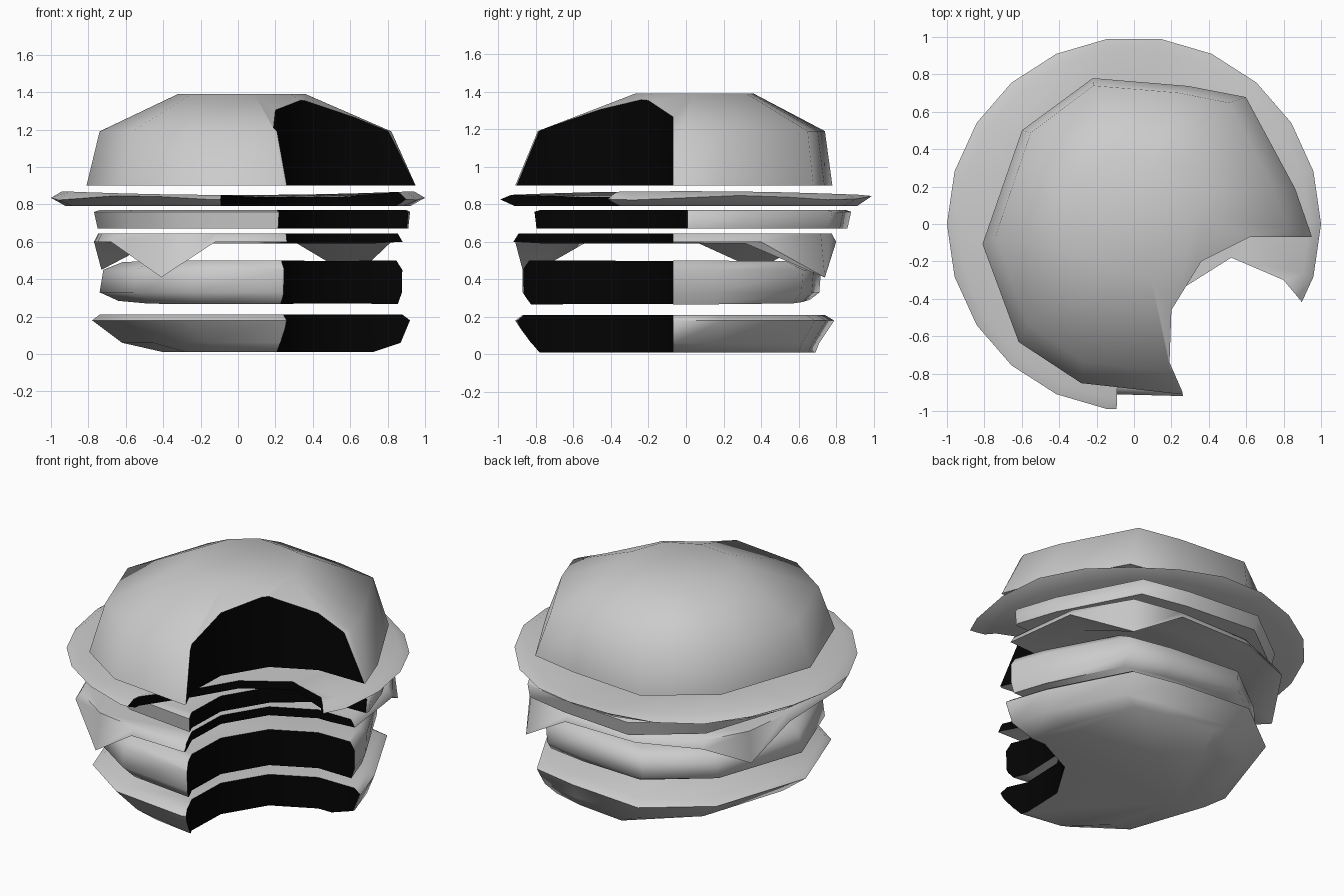
import bpy, bmesh, math

if "Cube" in bpy.data.objects:
    bpy.data.objects.remove(bpy.data.objects["Cube"], do_unlink=True)


def material(name, value):
    m = bpy.data.materials.new(name)
    m.use_nodes = True
    col = (value, value, value, 1)
    m.diffuse_color = col
    m.node_tree.nodes["Principled BSDF"].inputs["Base Color"].default_value = col
    return m


MATS = [material("light grey", 0.6), material("bite black", 0.001)]

# Uneven round outline shared by the buns and fillings, in a unit box
ROUND = [(-1, -.05), (-.78, -.67), (-.4, -.93), (.2, -1), (.76, -.7), (1, 0),
         (.9, .3), (.6, .88), (.25, .95), (-.33, 1), (-.76, .67)]
CIRCLE = [(math.cos(a * math.tau / 22), math.sin(a * math.tau / 22)) for a in range(22)]
# Cheese outline, with the corners that droop and their heights
CHEESE = [(-.77, .05), (-.75, -.5), (-.68, -.68), (-.41, -.86), (-.12, -.91), (.26, -.92),
          (.8, -.5), (.88, -.07), (.82, .4), (.62, .74), (.3, .8), (-.2, .8),
          (-.58, .65), (-.73, .38)]
DROOP = {3: .41, 9: .41, 13: .45}

# Bite outlines, seen from above
BITE = [(.28, -1.3), (.26, -.9), (.19, -.74), (.2, -.46), (.36, -.2), (.62, -.07),
        (1.3, -.07), (1.3, -1.3)]
TOMATO_BITE = BITE[:5] + [(.62, 0), (1.3, .02), (1.3, -1.3)]
LETTUCE_BITE = [(-.1, -1.3), (-.09, -.88), (.1, -.6), (.25, -.35), (.52, -.18),
                (.8, -.3), (.9, -.42), (1.3, -1), (1.3, -1.3)]


def loft(name, rings):
    """Join closed rings of points, from bottom to top, and cap both ends."""
    bm = bmesh.new()
    loops = [[bm.verts.new(p) for p in ring] for ring in rings]
    n = len(loops[0])
    for low, high in zip(loops, loops[1:]):
        for i in range(n):
            j = (i + 1) % n
            bm.faces.new((low[i], low[j], high[j], high[i]))
    bm.faces.new(loops[0][::-1])
    bm.faces.new(loops[-1])
    bmesh.ops.recalc_face_normals(bm, faces=bm.faces)
    mesh = bpy.data.meshes.new(name)
    bm.to_mesh(mesh)
    bm.free()
    for m in MATS:
        mesh.materials.append(m)
    ob = bpy.data.objects.new(name, mesh)
    bpy.context.collection.objects.link(ob)
    return ob


def ring(box, z, outline=ROUND):
    """Fit the outline to a box (left, right, front, back); z may vary by index."""
    x0, x1, y0, y1 = box
    height = z if callable(z) else lambda i: z
    return [((x0 + x1) / 2 + (x1 - x0) / 2 * u, (y0 + y1) / 2 + (y1 - y0) / 2 * v, height(i))
            for i, (u, v) in enumerate(outline)]


def square(s):
    return (-s, s, -s, s)


def layer(name, rings, bite=BITE):
    """Loft one layer, bite a piece out of it and smooth all but the bite's edges."""
    ob = loft(name, rings)
    cutter = loft("bite_cutter", [[(x, y, z) for x, y in bite] for z in (-1, 2)])
    cutter.hide_render = True
    for p in cutter.data.polygons:
        p.material_index = 1
    mod = ob.modifiers.new("bite", 'BOOLEAN')
    mod.operation, mod.solver, mod.object = 'DIFFERENCE', 'EXACT', cutter
    bpy.context.view_layer.update()
    deps = bpy.context.evaluated_depsgraph_get()
    mesh = bpy.data.meshes.new_from_object(ob.evaluated_get(deps))
    ob.modifiers.clear()
    ob.data = mesh
    bpy.data.objects.remove(cutter, do_unlink=True)
    bm = bmesh.new()
    bm.from_mesh(mesh)
    for e in bm.edges:
        e.smooth = len({f.material_index for f in e.link_faces}) < 2
    bm.to_mesh(mesh)
    bm.free()
    bpy.ops.object.select_all(action='DESELECT')
    ob.select_set(True)
    bpy.context.view_layer.objects.active = ob
    bpy.ops.object.shade_smooth_by_angle(angle=math.radians(72), keep_sharp_edges=True)


def back_left_rise(base, amount):
    """Height that rises or falls towards the unbitten back left."""
    return lambda i: base + amount * max(0, ROUND[i][1] - ROUND[i][0])


# Buns
layer("bottom_bun", [ring((-.4, .72, -.79, .69), .01),
                     ring((-.62, .87, -.83, .71), .06),
                     ring((-.78, .92, -.91, .79), .18),
                     ring((-.74, .88, -.87, .74), .21)])
layer("top_bun", [ring((-.81, .95, -.91, .78), .9),
                  ring((-.74, .82, -.79, .74), 1.19),
                  ring((-.32, .36, -.27, .36), 1.39)])

# Patty with a rounded side
layer("patty", [ring((-.64, .86, -.83, .66), back_left_rise(.267, .018)),
                ring((-.74, .88, -.87, .71), .33),
                ring((-.72, .88, -.87, .72), .45),
                ring((-.62, .86, -.84, .62), back_left_rise(.5, -.01))])

# Cheese slice with three drooping corners
layer("cheese", [ring(square(.8), .59, CHEESE),
                 ring(square(1), lambda i: DROOP.get(i, .6), CHEESE),
                 ring(square(.97), .645, CHEESE)])

layer("tomato", [ring((-.75, .91, -.8, .86), .67),
                 ring((-.77, .92, -.81, .88), .76),
                 ring((-.74, .9, -.78, .85), .77)], TOMATO_BITE)

# Thin lettuce leaf with a raised, wavy rim
layer("lettuce", [ring(square(.92), .79, CIRCLE),
                  ring(square(1), lambda i: .835 + .012 * math.sin(i * 1.43), CIRCLE),
                  ring(square(.94), lambda i: .85 + .02 * CIRCLE[i][0] ** 2, CIRCLE),
                  ring(square(.6), .84, CIRCLE)], LETTUCE_BITE)
